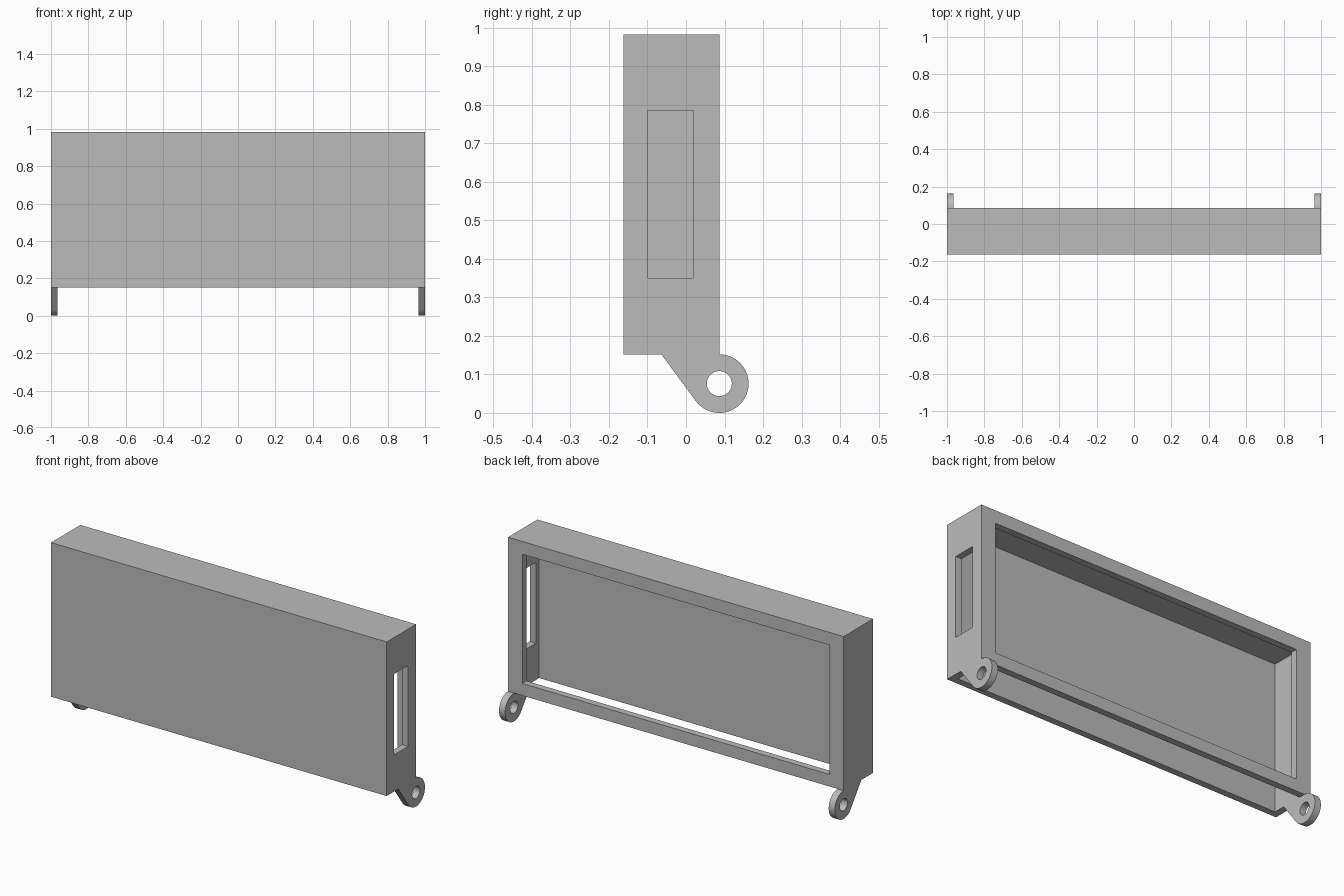
import bpy, bmesh, math
from mathutils import Vector

if "Cube" in bpy.data.objects:
    bpy.data.objects.remove(bpy.data.objects["Cube"], do_unlink=True)

grey = bpy.data.materials.new("plain_grey")
grey.use_nodes = True
grey.diffuse_color = (0.5, 0.5, 0.5, 1)
grey.node_tree.nodes["Principled BSDF"].inputs["Base Color"].default_value = grey.diffuse_color

WALL = 0.036
FRONT, BACK = -0.1625, 0.0865
BOTTOM, TOP = 0.152, 0.982
LUG_R, HOLE_R = 0.076, 0.0325


def add_object(name, bm):
    bmesh.ops.recalc_face_normals(bm, faces=bm.faces)
    mesh = bpy.data.meshes.new(name)
    bm.to_mesh(mesh)
    bm.free()
    mesh.materials.append(grey)
    obj = bpy.data.objects.new(name, mesh)
    bpy.context.collection.objects.link(obj)
    return obj


def box(name, low, high):
    bm = bmesh.new()
    bmesh.ops.create_cube(bm, size=1)
    low, high = Vector(low), Vector(high)
    for v in bm.verts:
        v.co = (low + high) / 2 + v.co * (high - low)
    return add_object(name, bm)


def activate(obj):
    bpy.ops.object.select_all(action='DESELECT')
    obj.select_set(True)
    bpy.context.view_layer.objects.active = obj


def cut(target, cutter):
    mod = target.modifiers.new("cut", 'BOOLEAN')
    mod.operation = 'DIFFERENCE'
    mod.solver = 'EXACT'
    mod.object = cutter
    activate(target)
    bpy.ops.object.modifier_apply(modifier=mod.name)
    bpy.data.objects.remove(cutter, do_unlink=True)


# Casing: hollow and open underneath, with a framed opening at the back
casing = box("casing", (-1, FRONT, BOTTOM), (1, BACK, TOP))
cut(casing, box("cavity", (WALL - 1, FRONT + WALL, BOTTOM - 0.1),
                (1 - WALL, BACK - WALL, TOP - WALL)))
cut(casing, box("back_opening", (-0.915, 0, 0.217), (0.915, BACK + 0.1, 0.913)))
# Slot through the left side only
cut(casing, box("side_slot", (0.9, -0.1, 0.35), (1.1, 0.02, 0.785)))


# Hinge lugs: a rounded eye, tangent to a sloping front edge
def lug(name, x):
    centre = Vector((BACK, LUG_R))
    corner = Vector((-0.064, BOTTOM))
    away = corner - centre
    start = math.atan2(away.y, away.x) + math.acos(LUG_R / away.length)
    end = math.pi * 2.5
    steps = 40

    def on_circle(r, a):
        return centre + r * Vector((math.cos(a), math.sin(a)))

    outer = [corner] + [on_circle(LUG_R, start + (end - start) * i / steps)
                        for i in range(steps + 1)]
    hole = [on_circle(HOLE_R, math.tau * i / steps) for i in range(steps)]
    bm = bmesh.new()
    edges = []
    for loop in (outer, hole):
        verts = [bm.verts.new((x, p.x, p.y)) for p in loop]
        edges += [bm.edges.new((verts[i - 1], verts[i])) for i in range(len(verts))]
    bmesh.ops.triangle_fill(bm, edges=edges, use_beauty=True)
    solid = bmesh.ops.extrude_face_region(bm, geom=bm.faces[:])
    moved = [g for g in solid["geom"] if isinstance(g, bmesh.types.BMVert)]
    bmesh.ops.translate(bm, verts=moved, vec=(WALL, 0, 0))
    activate(add_object(name, bm))
    bpy.ops.object.shade_smooth_by_angle(angle=math.radians(30))


lug("right_lug", -1)
lug("left_lug", 1 - WALL)
